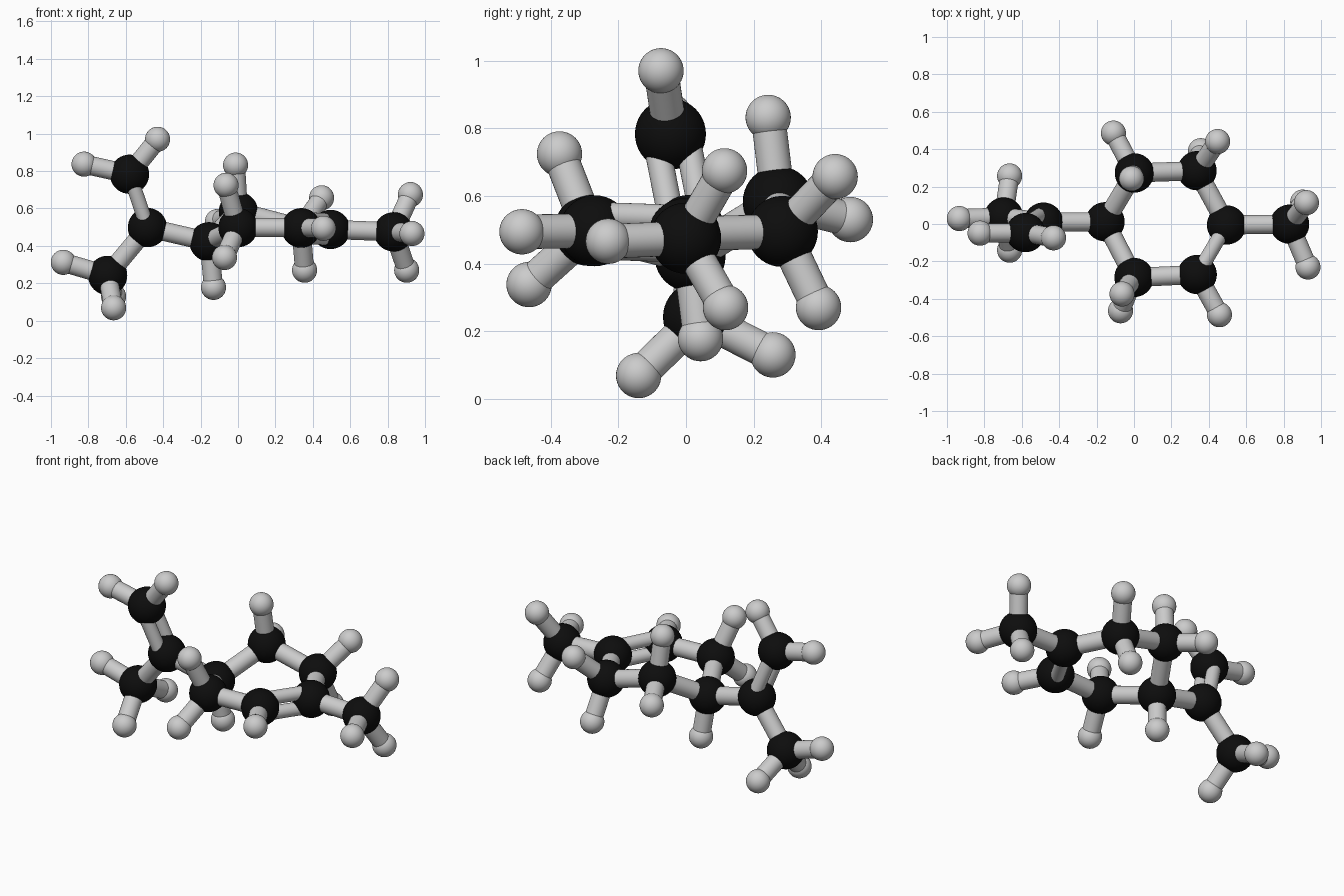
import bpy
from mathutils import Vector

if "Cube" in bpy.data.objects:
    bpy.data.objects.remove(bpy.data.objects["Cube"])

C_R, H_R, BOND_R = 0.105, 0.067, 0.051
DOUBLE_R, DOUBLE_OFF = 0.039, 0.046

# carbon centre, followed by the hydrogens attached to it
ATOMS = {
    "ring_left": [(-0.155, 0.012, 0.422), (-0.131, 0.043, 0.178)],
    "ring_back_left": [(0.002, 0.273, 0.583), (-0.013, 0.243, 0.832), (-0.11, 0.486, 0.53)],
    "ring_back_right": [(0.337, 0.285, 0.495), (0.447, 0.441, 0.657), (0.356, 0.392, 0.27)],
    "ring_right": [(0.495, -0.005, 0.488)],
    "ring_front_right": [(0.338, -0.27, 0.497), (0.457, -0.485, 0.494)],
    "ring_front_left": [(0.0, -0.286, 0.498), (-0.064, -0.374, 0.724), (-0.072, -0.464, 0.338)],
    "side_centre": [(-0.484, 0.01, 0.498)],
    "side_top": [(-0.58, -0.046, 0.783), (-0.43, -0.074, 0.97), (-0.823, -0.049, 0.837)],
    "side_bottom": [(-0.697, 0.037, 0.242), (-0.934, 0.029, 0.312),
                    (-0.665, -0.14, 0.069), (-0.665, 0.257, 0.13)],
    "end": [(0.832, -0.001, 0.475), (0.922, 0.114, 0.674),
            (0.93, -0.23, 0.466), (0.902, 0.117, 0.27)],
}
RING = ["ring_left", "ring_back_left", "ring_back_right",
        "ring_right", "ring_front_right", "ring_front_left"]
# double bonds and the direction in which their two rods are split
DOUBLES = {("ring_right", "ring_front_right"): Vector((0, 0, 1)),
           ("side_centre", "side_top"): Vector((0, 1, 0))}

black = bpy.data.materials.new("carbon_black")
black.diffuse_color = (0.004, 0.004, 0.004, 1)
black.use_nodes = True
black.node_tree.nodes["Principled BSDF"].inputs["Base Color"].default_value = black.diffuse_color


def ball(name, pos, radius, mat=None):
    bpy.ops.mesh.primitive_uv_sphere_add(segments=40, ring_count=20, radius=radius, location=pos)
    ob = bpy.context.object
    ob.name = name
    bpy.ops.object.shade_smooth()
    if mat:
        ob.data.materials.append(mat)


def rod(name, a, b, radius=BOND_R):
    a, b = Vector(a), Vector(b)
    d = b - a
    bpy.ops.mesh.primitive_cylinder_add(vertices=32, radius=radius, depth=d.length, location=(a + b) / 2)
    ob = bpy.context.object
    ob.name = name
    ob.rotation_mode = 'QUATERNION'
    ob.rotation_quaternion = d.to_track_quat('Z', 'Y')
    bpy.ops.object.shade_smooth_by_angle()


# atoms with their hydrogen bonds
for name, (c, *hs) in ATOMS.items():
    ball(name + "_carbon", c, C_R, black)
    for i, h in enumerate(hs, 1):
        ball(f"{name}_hydrogen_{i}", h, H_R)
        rod(f"{name}_hydrogen_bond_{i}", c, h)

# carbon to carbon bonds
pairs = list(zip(RING, RING[1:] + RING[:1])) + [
    ("ring_left", "side_centre"), ("side_centre", "side_top"),
    ("side_centre", "side_bottom"), ("ring_right", "end")]
for p in pairs:
    a, b = (Vector(ATOMS[n][0]) for n in p)
    label = f"bond_{p[0]}_to_{p[1]}"
    if p in DOUBLES:
        d = (b - a).normalized()
        off = DOUBLES[p] - d * DOUBLES[p].dot(d)
        off = off.normalized() * DOUBLE_OFF
        for i, s in enumerate((-1, 1), 1):
            rod(f"{label}_{i}", a + s * off, b + s * off, DOUBLE_R)
    else:
        rod(label, a, b)
